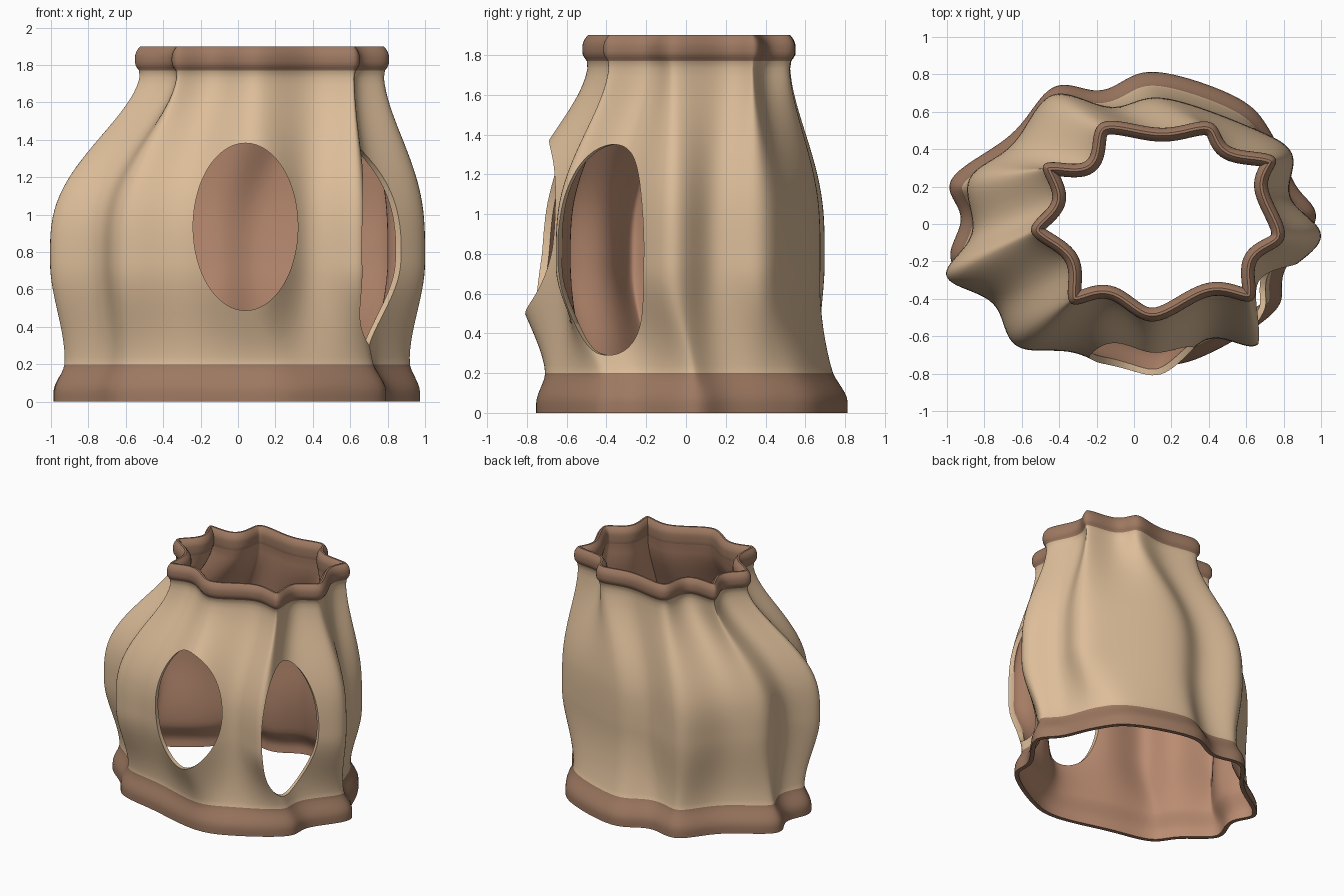
import bpy, bmesh, math
from mathutils import Vector, Matrix

if "Cube" in bpy.data.objects:
    bpy.data.objects.remove(bpy.data.objects["Cube"])

# Wavy outlines at three heights: alternating fold crests and valleys, counter-clockwise
BASE = [(.98, .03), (.86, .21), (.75, .46), (.57, .67), (.1, .82), (-.17, .71),
        (-.43, .74), (-.65, .48), (-.985, .24), (-.92, .03), (-.985, -.2), (-.77, -.40),
        (-.63, -.57), (-.3, -.65), (.13, -.755), (.41, -.69), (.765, -.46), (.80, -.25)]
BELLY = [(1.012, -.08), (.83, .14), (.85, .38), (.62, .52), (.15, .68), (-.12, .62),
         (-.44, .70), (-.65, .42), (-.89, .24), (-.86, -.05), (-1.015, -.28), (-.75, -.42),
         (-.63, -.66), (-.29, -.69), (.09, -.885), (.38, -.61), (.67, -.655), (.70, -.36)]
MOUTH = [(.815, -.07), (.71, .2), (.76, .36), (.51, .41), (.41, .55), (.15, .51),
         (-.18, .55), (-.25, .33), (-.49, .325), (-.43, .13), (-.56, -.04), (-.36, -.20),
         (-.345, -.43), (-.14, -.395), (.1, -.53), (.41, -.38), (.64, -.415), (.65, -.2)]
STEPS = 12


def smooth(a, b, z, power=1):
    t = min(1, max(0, (z - a) / (b - a))) ** power
    return t * t * (3 - 2 * t)


def closed_curve(pts):
    """Closed Catmull-Rom curve through the points, with softened crests."""
    p = [Vector(q) for q in pts]
    n, out = len(p), []
    for i in range(n):
        a, b, c, d = p[i - 1], p[i], p[(i + 1) % n], p[(i + 2) % n]
        for k in range(STEPS):
            t = k / STEPS
            out.append(.5 * (2 * b + (c - a) * t + (2 * a - 5 * b + 4 * c - d) * t * t
                             + (3 * b - a - 3 * c + d) * t ** 3))
    for _ in range(8):
        out = [(out[i - 1] + 2 * out[i] + out[(i + 1) % len(out)]) / 4 for i in range(len(out))]
    return out


base, belly, mouth = (closed_curve(s) for s in (BASE, BELLY, MOUTH))
N = len(base)


def flare(z):
    return -.06 * smooth(.05, .22, z) * (1 - smooth(.25, .75, z))


def round_top(z):
    return max(0, (z - 1.84) / .06) ** 2


def outer_offset(z):
    neck = -.03 * smooth(1.0, 1.7, z) * (1 - smooth(1.75, 1.81, z))
    return flare(z) + neck - .028 * round_top(z)


def inner_offset(z):
    lip = -.012 * smooth(1.72, 1.8, z)
    return flare(z) - .03 * smooth(1.0, 1.7, z) - .032 + lip + .032 * round_top(z)


def ring(z, off):
    a, b = smooth(.06, .72, z), smooth(.8, 1.78, z, 1.35)
    pts = [base[i].lerp(belly[i], a).lerp(mouth[i], b) for i in range(N)]
    out = []
    for i in range(N):
        d = (pts[(i + 6) % N] - pts[i - 6]).normalized()
        out.append((pts[i].x + d.y * off, pts[i].y - d.x * off, z))
    return out


def material(name, color):
    m = bpy.data.materials.new(name)
    m.diffuse_color = (*color, 1)
    m.use_nodes = True
    m.node_tree.nodes["Principled BSDF"].inputs["Base Color"].default_value = m.diffuse_color
    return m


tan = material("tan_cloth", (.72, .51, .32))
brown = material("brown_trim", (.34, .19, .12))
lining = material("lining", (.49, .26, .165))

# Folded sleeve: outer wall going up, inner wall coming down
zs = ([.2 * i / 8 for i in range(8)] + [.2 + 1.57 * i / 40 for i in range(40)]
      + [1.77, 1.785, 1.8, 1.82, 1.84, 1.855, 1.87, 1.88, 1.89, 1.9])
rows = [(z, outer_offset(z), 0) for z in zs] + [(z, inner_offset(z), 1) for z in reversed(zs)]
bm = bmesh.new()
grid = [[bm.verts.new(c) for c in ring(z, o)] for z, o, _ in rows]
for j in range(len(rows)):
    k = (j + 1) % len(rows)
    mid = (rows[j][0] + rows[k][0]) / 2
    inside = rows[j][2] and rows[k][2]
    trim = mid > 1.77 or (mid < .2 and not inside)
    for i in range(N):
        m = (i + 1) % N
        f = bm.faces.new((grid[j][i], grid[j][m], grid[k][m], grid[k][i]))
        f.material_index = 1 if trim else 2 if inside else 0
me = bpy.data.meshes.new("folded_sleeve")
bm.to_mesh(me)
bm.free()
sleeve = bpy.data.objects.new("folded_sleeve", me)
bpy.context.collection.objects.link(sleeve)
for m in (tan, brown, lining):
    me.materials.append(m)


# Oval openings
def cut_oval(name, center, direction, half_width, half_height, inward, outward):
    d = Vector(direction).normalized()
    up = Vector((0, 0, 1))
    t = up.cross(d)
    mid = Vector(center) + d * (outward - inward) / 2
    mat = Matrix((t * half_width, up * half_height, d * (inward + outward))).transposed().to_4x4()
    mat.translation = mid
    b = bmesh.new()
    bmesh.ops.create_cone(b, cap_ends=True, segments=96, radius1=1, radius2=1, depth=1, matrix=mat)
    mesh = bpy.data.meshes.new(name)
    b.to_mesh(mesh)
    b.free()
    mesh.materials.append(tan)
    cutter = bpy.data.objects.new(name, mesh)
    cutter.hide_render = True
    bpy.context.collection.objects.link(cutter)
    mod = sleeve.modifiers.new(name, 'BOOLEAN')
    mod.operation = 'DIFFERENCE'
    mod.solver = 'EXACT'
    mod.object = cutter
    bpy.ops.object.modifier_apply(modifier=name)
    bpy.data.objects.remove(cutter)


bpy.context.view_layer.objects.active = sleeve
sleeve.select_set(True)
cut_oval("front_opening", (.04, -.7, .935), (0, -1, 0), .28, .447, .3, .5)
cut_oval("side_opening", (.77, -.43, .82), (.86, -.5, 0), .24, .53, .25, .5)
bpy.ops.object.shade_smooth_by_angle(angle=math.radians(40))
